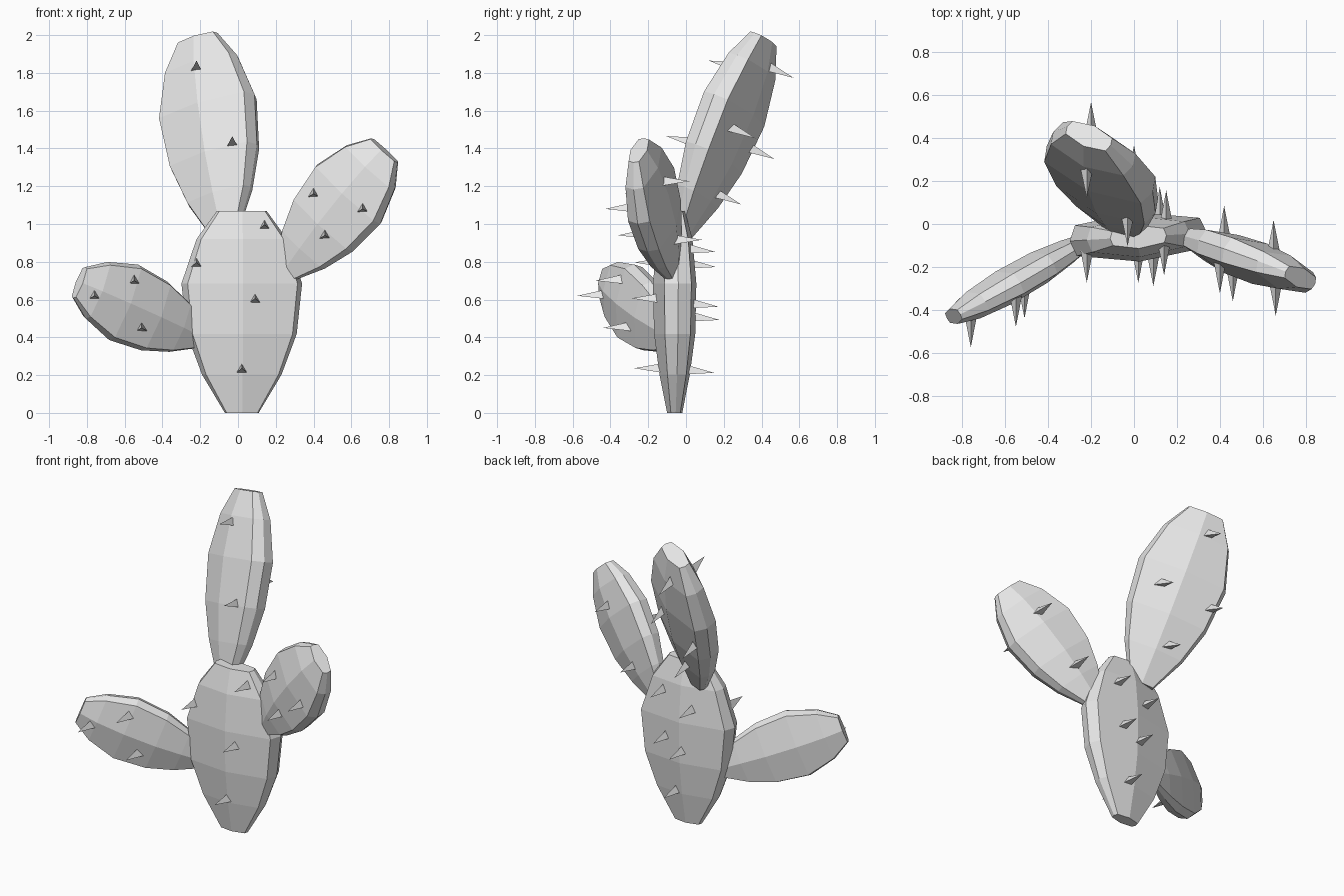
import bpy
import bmesh
from mathutils import Vector, Matrix
from mathutils.bvhtree import BVHTree

cube = bpy.data.objects.get("Cube")
if cube:
    bpy.data.objects.remove(cube, do_unlink=True)

# One plain grey for the whole plant
grey = bpy.data.materials.new("plain grey")
grey.use_nodes = True
grey.diffuse_color = (0.8, 0.8, 0.8, 1)
grey.node_tree.nodes["Principled BSDF"].inputs["Base Color"].default_value = (0.8, 0.8, 0.8, 1)

# Pad outline: position along the axis, relative width, relative thickness
STATIONS = [(0, 0.28, 0.35), (0.19, 0.66, 0.7), (0.39, 0.91, 0.95),
            (0.64, 1, 1), (0.86, 0.75, 0.82), (1, 0.41, 0.47)]
# Flattened eight-sided cross-section with a low ridge on each broad face
SECTION = [(1, 0), (0.91, 0.62), (0, 1), (-0.91, 0.62),
           (-1, 0), (-0.91, -0.62), (0, -1), (0.91, -0.62)]


def add_object(name, bm):
    bmesh.ops.recalc_face_normals(bm, faces=bm.faces)
    mesh = bpy.data.meshes.new(name)
    bm.to_mesh(mesh)
    bm.free()
    mesh.materials.append(grey)
    obj = bpy.data.objects.new(name, mesh)
    bpy.context.collection.objects.link(obj)
    return obj


def add_pad(name, base, tip, across, width, thick):
    """Loft the cross-section along the line from base to tip."""
    base, tip, across = Vector(base), Vector(tip), Vector(across)
    axis = (tip - base).normalized()
    across = (across - axis * across.dot(axis)).normalized()
    normal = axis.cross(across)
    bm = bmesh.new()
    rings = []
    for s, w, t in STATIONS:
        centre = base.lerp(tip, s)
        rings.append([bm.verts.new(centre + across * (a * w * width) + normal * (b * t * thick))
                      for a, b in SECTION])
    count = len(SECTION)
    for low, high in zip(rings, rings[1:]):
        for i in range(count):
            j = (i + 1) % count
            bm.faces.new((low[i], low[j], high[j], high[i]))
    bm.faces.new(rings[0])
    bm.faces.new(rings[-1])
    bm.normal_update()
    tree = BVHTree.FromBMesh(bm)
    add_object(name, bm)
    return tree


def add_spines(name, tree, spots, side, tilt=0):
    """Set three-sided spines on a pad; side is -1 for front, 1 for back."""
    bm = bmesh.new()
    direction = Vector((0, side, -side * tilt)).normalized()
    turn = direction.to_track_quat("Z", "Y").to_matrix().to_4x4()
    length = 0.15
    for x, z in spots:
        hit = tree.ray_cast(Vector((x, side * 2, z)), Vector((0, -side, 0)))[0]
        if hit:
            place = Matrix.Translation(hit + direction * (length / 2 - 0.02))
            bmesh.ops.create_cone(bm, cap_ends=True, segments=3, radius1=0.034,
                                  radius2=0, depth=length, matrix=place @ turn)
    add_object(name, bm)


# Trunk
trunk = add_pad("trunk", (0.02, -0.06, 0), (0.02, -0.06, 1.07), (1, 0.06, 0), 0.32, 0.115)
add_spines("trunk_front_spines", trunk,
           [(0.14, 0.99), (-0.22, 0.79), (0.09, 0.6), (0.02, 0.23)], -1, 0.05)
add_spines("trunk_back_spines", trunk,
           [(0.15, 0.86), (-0.06, 0.78), (0.12, 0.57), (0, 0.5), (0.06, 0.22)], 1, 0.06)

# Upper pad, leaning back
upper = add_pad("upper_pad", (-0.07, -0.02, 0.95), (-0.21, 0.41, 1.98),
                (0.9, -0.4, 0.25), 0.28, 0.12)
add_spines("upper_front_spines", upper, [(-0.22, 1.83), (-0.42, 1.54), (-0.03, 1.43)], -1, 0.28)
add_spines("upper_back_spines", upper,
           [(-0.2, 1.82), (0.0, 1.5), (-0.3, 1.39), (-0.12, 1.15)], 1, 0.38)

# Left pad, rising outward
left = add_pad("left_pad", (0.25, -0.07, 0.745), (0.775, -0.25, 1.39),
               (0.72, -0.3, -0.6), 0.24, 0.1)
add_spines("left_front_spines", left, [(0.4, 1.16), (0.66, 1.08), (0.46, 0.94)], -1)
add_spines("left_back_spines", left, [(0.42, 0.91), (0.65, 1.22)], 1, -0.05)

# Right pad, low and reaching forward
right = add_pad("right_pad", (-0.19, -0.06, 0.4), (-0.84, -0.43, 0.69),
                (0.35, 0.1, 0.93), 0.215, 0.085)
add_spines("right_front_spines", right, [(-0.76, 0.62), (-0.55, 0.7), (-0.51, 0.45)], -1)
